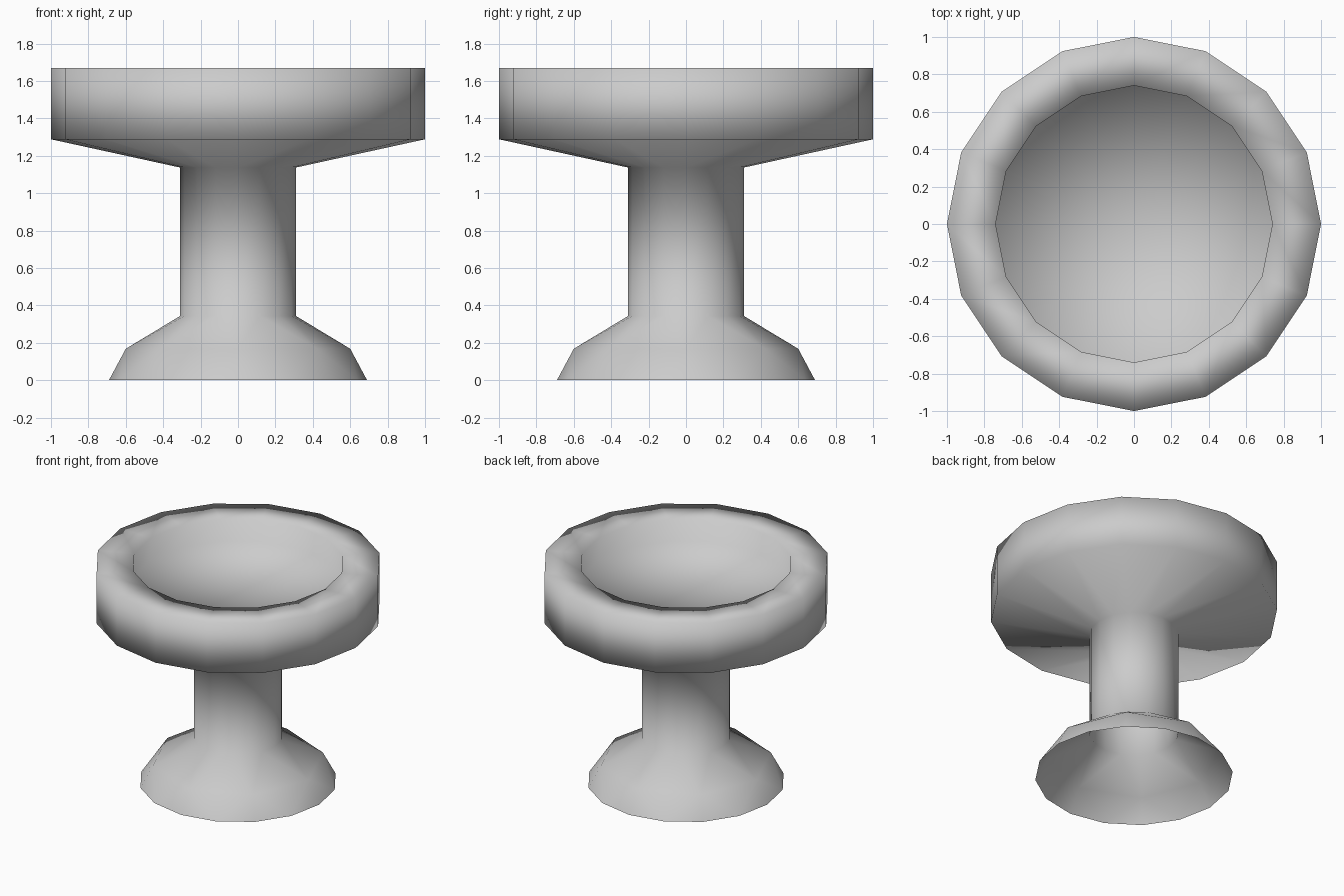
import bpy, bmesh
from math import cos, sin, tau

if "Cube" in bpy.data.objects:
    bpy.data.objects.remove(bpy.data.objects["Cube"])


def bridge(bm, low, high):
    """Join two rings with equal counts (quads) or a 2:1 count (triangles)."""
    if len(low) == len(high):
        for i in range(len(low)):
            j = (i + 1) % len(low)
            bm.faces.new((low[i], low[j], high[j], high[i]))
        return
    flip = len(low) < len(high)
    fine, coarse = (high, low) if flip else (low, high)
    for i in range(len(coarse)):
        a, b, c = (fine[(2 * i + k) % len(fine)] for k in range(3))
        p, q = coarse[i], coarse[(i + 1) % len(coarse)]
        for tri in ((a, b, p), (b, q, p), (b, c, q)):
            bm.faces.new(tri[::-1] if flip else tri)


def lathe(name, profile):
    """Revolve (radius, height, sides) rings; the last ring is capped."""
    bm = bmesh.new()
    rings = [[bm.verts.new((r * cos(tau * i / n), r * sin(tau * i / n), z))
              for i in range(n)] for r, z, n in profile]
    for low, high in zip(rings, rings[1:]):
        bridge(bm, low, high)
    # Bowl floor as a fan
    last = rings[-1]
    centre = bm.verts.new((0, 0, profile[-1][1]))
    for i in range(len(last)):
        bm.faces.new((last[i], last[(i + 1) % len(last)], centre))
    for face in bm.faces:
        face.smooth = True
    mesh = bpy.data.meshes.new(name)
    bm.to_mesh(mesh)
    bm.free()
    obj = bpy.data.objects.new(name, mesh)
    bpy.context.collection.objects.link(obj)
    return obj


# Open foot with an eight-sided shoulder, stem, flared bowl, flat rim, basin
lathe("pedestal_basin", [
    (0.69, 0.0, 16), (0.60, 0.168, 8), (0.31, 0.343, 16), (0.31, 1.137, 16),
    (1.0, 1.288, 16), (1.0, 1.67, 16), (0.74, 1.67, 16), (0.74, 1.50, 16),
])
